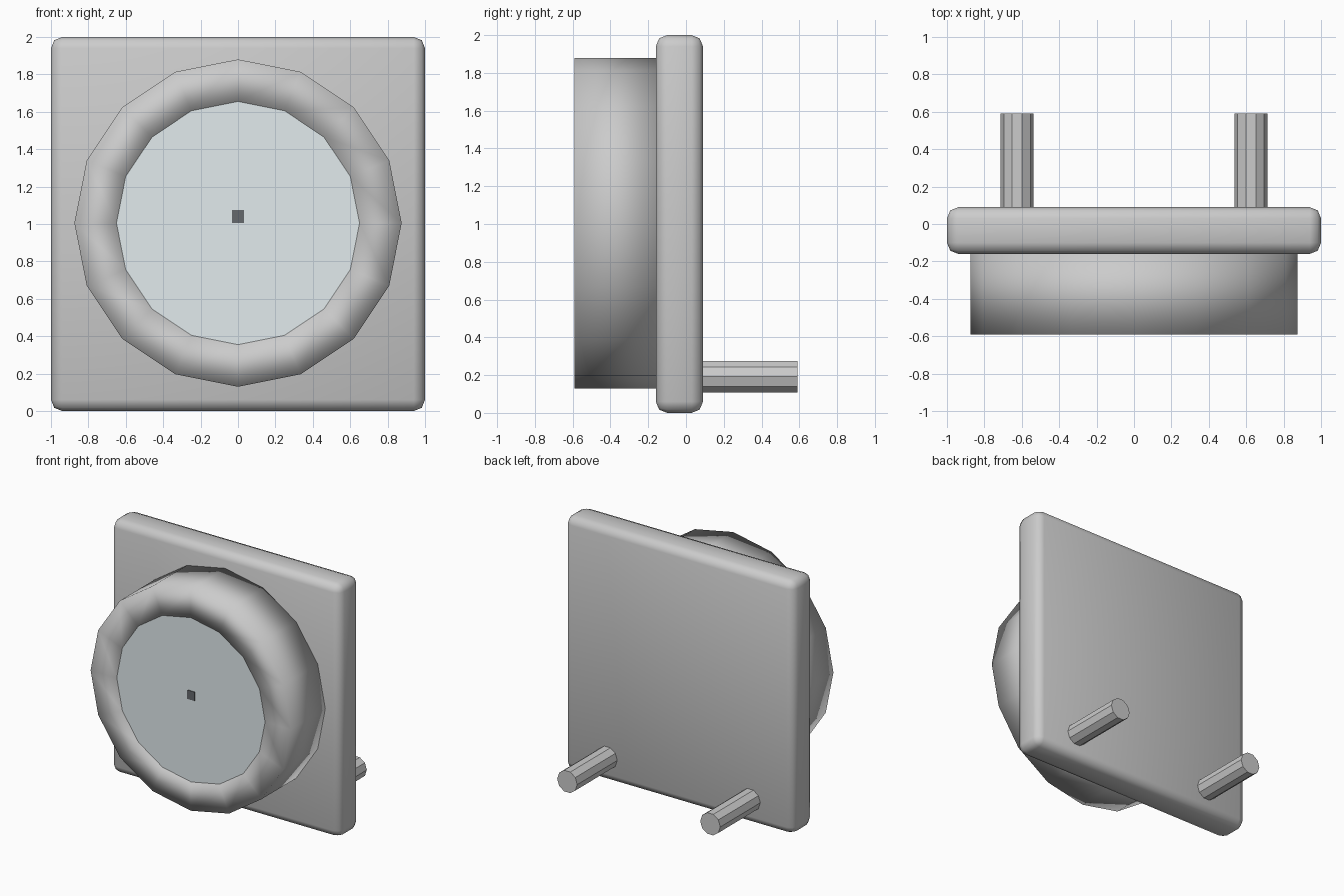
import bpy, bmesh, math

if "Cube" in bpy.data.objects:
    bpy.data.objects.remove(bpy.data.objects["Cube"])

CENTRE_Z = 1.005


def add_object(name, bm, color=None):
    bmesh.ops.recalc_face_normals(bm, faces=bm.faces)
    mesh = bpy.data.meshes.new(name)
    bm.to_mesh(mesh)
    bm.free()
    obj = bpy.data.objects.new(name, mesh)
    bpy.context.collection.objects.link(obj)
    if color:
        mat = bpy.data.materials.new(name + "_color")
        mat.diffuse_color = color
        mat.use_nodes = True
        mat.node_tree.nodes["Principled BSDF"].inputs["Base Color"].default_value = mat.diffuse_color
        mesh.materials.append(mat)
    return obj


def circle(bm, sides, r, x, y, z):
    steps = [2 * math.pi * i / sides for i in range(sides)]
    return [bm.verts.new((x + r * math.cos(a), y, z + r * math.sin(a))) for a in steps]


def bridge(bm, a, b):
    n = len(a)
    for i in range(n):
        j = (i + 1) % n
        bm.faces.new((a[i], a[j], b[j], b[i]))


def prism(name, sides, r, x, z, y0, y1, color=None):
    bm = bmesh.new()
    a, b = circle(bm, sides, r, x, y0, z), circle(bm, sides, r, x, y1, z)
    bridge(bm, a, b)
    bm.faces.new(a)
    bm.faces.new(b)
    return add_object(name, bm, color)


def box(name, size, centre, color=None):
    bm = bmesh.new()
    bmesh.ops.create_cube(bm, size=1)
    bmesh.ops.scale(bm, vec=size, verts=bm.verts)
    bmesh.ops.translate(bm, vec=centre, verts=bm.verts)
    return add_object(name, bm, color)


# Square backing plate with rounded edges
plate = box("back_plate", (2, 0.25, 2), (0, -0.035, 1))
bevel = plate.modifiers.new("rounded_edges", "BEVEL")
bevel.width = 0.06
bevel.segments = 2
bpy.context.view_layer.objects.active = plate
plate.select_set(True)
bpy.ops.object.modifier_apply(modifier=bevel.name)
bpy.ops.object.shade_smooth_by_angle(angle=math.radians(50))

# Rim: sixteen-sided ring, smooth across its corners
bm = bmesh.new()
loops = [circle(bm, 16, r, 0, y, CENTRE_Z)
         for r, y in ((0.875, -0.15), (0.875, -0.59), (0.65, -0.59), (0.65, -0.15))]
for i in range(4):
    bridge(bm, loops[i], loops[(i + 1) % 4])
rim = add_object("rim", bm)
rim.data.shade_smooth()

# Pale disc filling the rim, and the small dark square on it
prism("face_disc", 16, 0.65, 0, CENTRE_Z, -0.585, -0.15, (0.76, 0.83, 0.85, 1))
box("centre_mark", (0.064, 0.02, 0.07), (0, -0.58, 1.04), (0.13, 0.14, 0.15, 1))

# Two ten-sided pegs at the back
for side, x in (("left", -0.625), ("right", 0.625)):
    prism(side + "_peg", 10, 0.0875, x, 0.192, 0.05, 0.59)
